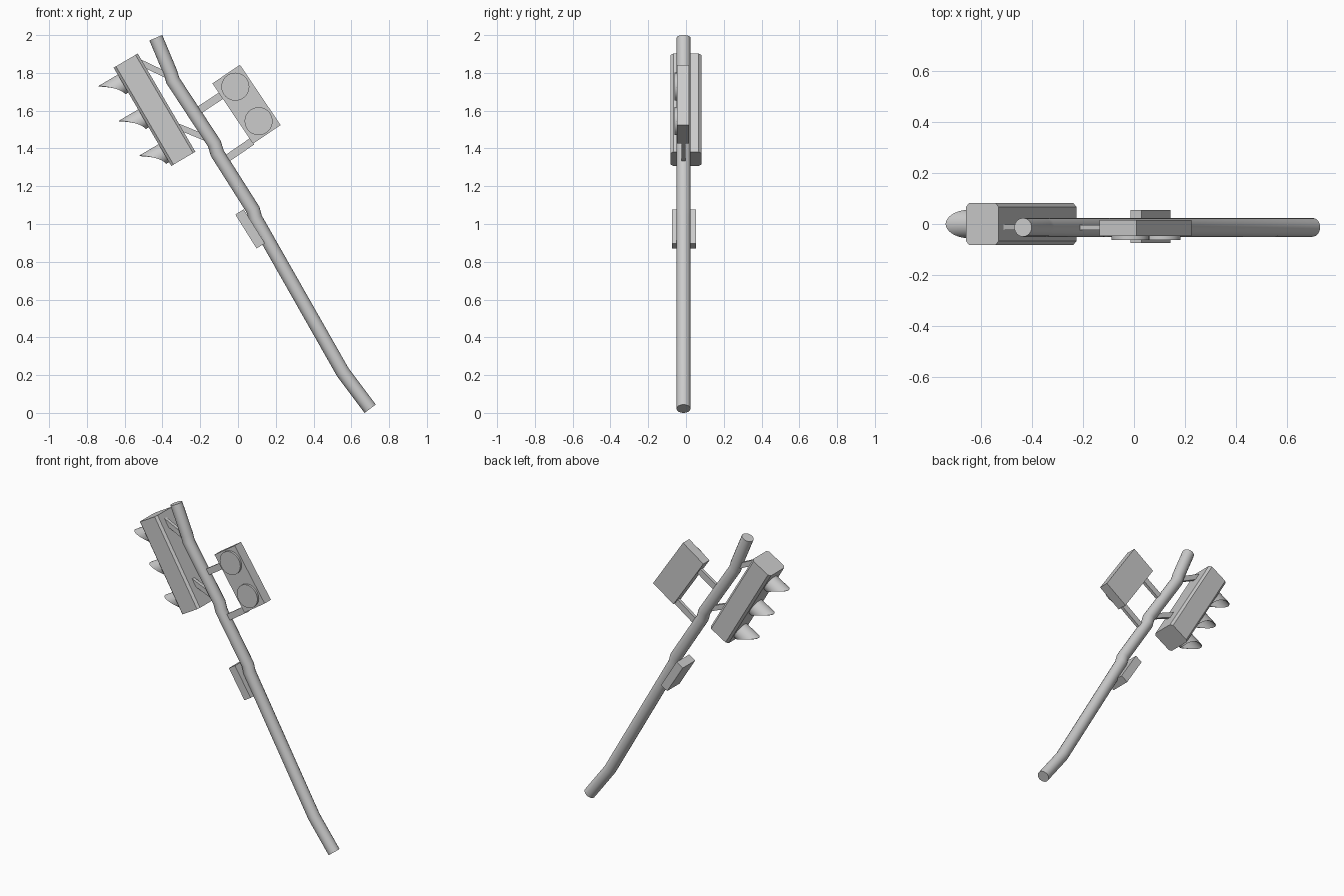
import bpy, bmesh, math
from mathutils import Vector, Matrix

if "Cube" in bpy.data.objects:
    bpy.data.objects.remove(bpy.data.objects["Cube"])

YC = -0.013  # depth of the pole axis


def finish(name, bm, matrix=Matrix(), smooth=False):
    bmesh.ops.recalc_face_normals(bm, faces=bm.faces)
    mesh = bpy.data.meshes.new(name)
    bm.to_mesh(mesh)
    bm.free()
    ob = bpy.data.objects.new(name, mesh)
    bpy.context.collection.objects.link(ob)
    ob.matrix_world = matrix
    if smooth:
        shade(ob)
    return ob


def shade(ob):
    bpy.ops.object.select_all(action='DESELECT')
    ob.select_set(True)
    bpy.context.view_layer.objects.active = ob
    bpy.ops.object.shade_smooth_by_angle(angle=math.radians(35))


def tilt(x, y, z, degrees):
    """Place at a point, leaning the local z axis towards -x."""
    return Matrix.Translation((x, y, z)) @ Matrix.Rotation(-math.radians(degrees), 4, 'Y')


def box(name, matrix, size, chamfer=0):
    bm = bmesh.new()
    bmesh.ops.create_cube(bm, size=1)
    bmesh.ops.scale(bm, vec=size, verts=bm.verts)
    if chamfer:
        edges = [e for e in bm.edges if abs(e.verts[0].co.z - e.verts[1].co.z) > 0.01]
        bmesh.ops.bevel(bm, geom=edges, offset=chamfer, segments=1, affect='EDGES')
    return finish(name, bm, matrix)


def bar(name, a, b, width, depth):
    """Flat bar between two (x, z) points."""
    d = Vector((b[0] - a[0], b[1] - a[1]))
    lean = math.degrees(math.atan2(-d.x, d.y))
    m = tilt((a[0] + b[0]) / 2, YC, (a[1] + b[1]) / 2, lean)
    return box(name, m, (width, depth, d.length))


def disc(name, matrix, radius, depth):
    bm = bmesh.new()
    bmesh.ops.create_cone(bm, cap_ends=True, segments=32, radius1=radius,
                          radius2=radius, depth=depth)
    return finish(name, bm, matrix, True)


# Bent pole
path = [(-0.435, 1.986), (-0.357, 1.80), (-0.345, 1.76), (-0.125, 1.425),
        (-0.11, 1.375), (0.08, 1.075), (0.092, 1.03), (0.555, 0.215), (0.70, 0.022)]
curve = bpy.data.curves.new("bent_pole", 'CURVE')
curve.dimensions = '3D'
curve.bevel_depth = 0.037
curve.bevel_resolution = 6
curve.use_fill_caps = True
spline = curve.splines.new('POLY')
spline.points.add(len(path) - 1)
for p, (x, z) in zip(spline.points, path):
    p.co = (x, YC, z, 1)
pole = bpy.data.objects.new("bent_pole", curve)
bpy.context.collection.objects.link(pole)
bpy.context.view_layer.objects.active = pole
pole.select_set(True)
bpy.ops.object.convert(target='MESH')
shade(bpy.context.object)

# Main signal housing, its lamps facing local -x
W, L = 0.148, 0.603
head = tilt(-0.442, 0, 1.605, 30.4)
box("signal_housing", head, (W, 0.163, L), 0.014)


def visor(name, z):
    """Tube cut to a long peak at the top and a short lip below."""
    n, bm, rings = 32, bmesh.new(), []
    for r in (0.055, 0.051):
        base, rim = [], []
        for i in range(n):
            t = 2 * math.pi * i / n
            out = 0.018 + 0.1 * ((1 + math.cos(t)) / 2) ** 1.6
            y, h = r * math.sin(t), z + r * math.cos(t)
            base.append(bm.verts.new((-W / 2 + 0.003, y, h)))
            rim.append(bm.verts.new((-W / 2 - out, y, h)))
        rings.append((base, rim))
    (b0, r0), (b1, r1) = rings
    for i in range(n):
        j = (i + 1) % n
        for p, q in ((b0, r0), (r0, r1), (r1, b1), (b1, b0)):
            bm.faces.new((p[i], p[j], q[j], q[i]))
    finish(name, bm, head, True)


for i in range(3):
    z = L / 2 - 0.098 - 0.2135 * i
    visor(f"lamp_visor_{i + 1}", z)
    disc(f"lamp_lens_{i + 1}", head @ Matrix.Translation((-W / 2 - 0.002, 0, z))
         @ Matrix.Rotation(math.pi / 2, 4, 'Y'), 0.052, 0.012)

# Brackets holding the main signal
bar("signal_bracket_upper", (-0.54, 1.866), (-0.35, 1.775), 0.032, 0.022)
bar("signal_bracket_lower", (-0.33, 1.521), (-0.15, 1.447), 0.032, 0.022)

# Crossing signal with two round lamps on its front
cross = tilt(0.045, YC - 0.003, 1.634, 34)
box("crossing_signal_housing", cross, (0.176, 0.064, 0.385))
for label, z in (("upper", 0.110), ("lower", -0.110)):
    disc(f"crossing_lamp_{label}", cross @ Matrix.Translation((0.003, -0.037, z))
         @ Matrix.Rotation(math.pi / 2, 4, 'X'), 0.074, 0.018)
bar("crossing_bracket_upper", (-0.21, 1.60), (-0.07, 1.692), 0.04, 0.02)
bar("crossing_bracket_lower", (-0.075, 1.335), (0.075, 1.438), 0.04, 0.02)

# Push button box on the pole
box("button_box", tilt(0.064, YC + 0.003, 0.974, 32), (0.052, 0.128, 0.212))
